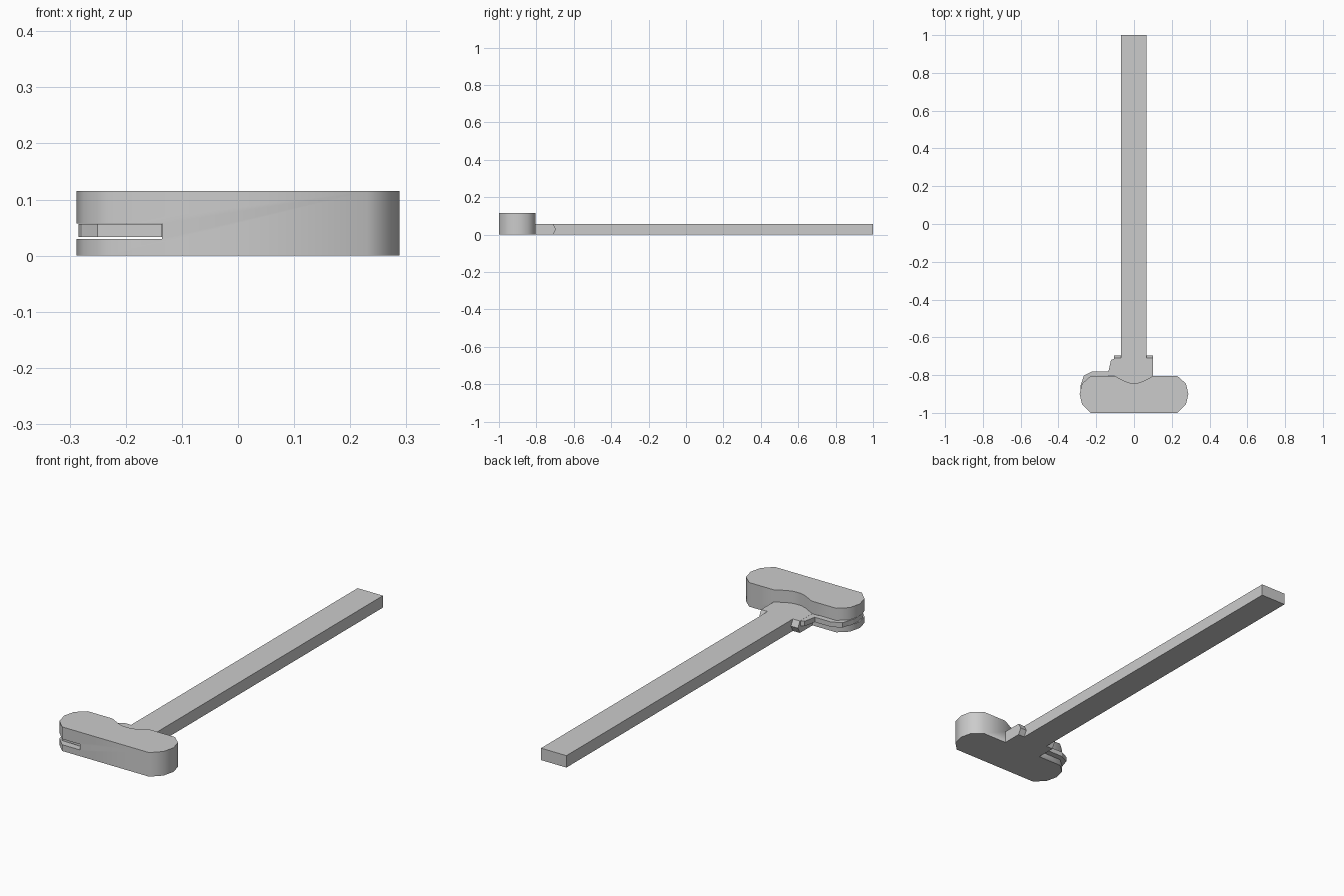
import bpy, bmesh, math
from mathutils import Vector

if "Cube" in bpy.data.objects:
    bpy.data.objects.remove(bpy.data.objects["Cube"])


def prism(name, points, start, depth):
    """Extrude a closed 3D profile along a vector."""
    bm = bmesh.new()
    face = bm.faces.new([bm.verts.new(Vector(p) + Vector(start)) for p in points])
    out = bmesh.ops.extrude_face_region(bm, geom=[face])
    verts = [g for g in out["geom"] if isinstance(g, bmesh.types.BMVert)]
    bmesh.ops.translate(bm, verts=verts, vec=depth)
    bmesh.ops.recalc_face_normals(bm, faces=bm.faces)
    mesh = bpy.data.meshes.new(name)
    bm.to_mesh(mesh)
    bm.free()
    obj = bpy.data.objects.new(name, mesh)
    bpy.context.collection.objects.link(obj)
    return obj


def slab(name, outline, z0, z1):
    return prism(name, [(x, y, 0) for x, y in outline], (0, 0, z0), (0, 0, z1 - z0))


def cut(target, cutter):
    mod = target.modifiers.new("cut", 'BOOLEAN')
    mod.operation = 'DIFFERENCE'
    mod.solver = 'EXACT'
    mod.object = cutter
    bpy.context.view_layer.objects.active = target
    bpy.ops.object.modifier_apply(modifier=mod.name)
    bpy.data.objects.remove(cutter)


T = 0.057       # bar thickness
BACK = -0.805   # rear face of the grip

# T-shaped grip with clipped ends
half = [(0.23, -1), (0.275, -0.955), (0.288, -0.9), (0.275, -0.845), (0.23, BACK)]
grip = slab("grip", half + [(-x, y) for x, y in reversed(half)], 0, 0.115)

# Scooped recess in the upper half of the grip
scoop = [(-0.1, BACK), (-0.05, -0.832), (-0.02, -0.842), (0.02, -0.842),
         (0.05, -0.832), (0.1, BACK), (0.1, -0.7), (-0.1, -0.7)]
cut(grip, slab("scoop_cutter", scoop, T, 0.2))

# Slot for the latch
cut(grip, slab("slot_cutter", [(-0.4, -1.1), (-0.135, -1.1), (-0.135, -0.7), (-0.4, -0.7)],
               0.03, T))
bpy.ops.object.select_all(action='DESELECT')
grip.select_set(True)
bpy.context.view_layer.objects.active = grip
bpy.ops.object.shade_smooth_by_angle(angle=math.radians(50))

# Long flat bar
slab("bar", [(-0.068, BACK), (0.066, BACK), (0.066, 1), (-0.068, 1)], 0, T)

# Shoulders with pointed ends either side of the bar
side = [(0, BACK, 0), (0, -0.71, 0), (0, -0.695, T / 2), (0, -0.71, T), (0, BACK, T)]
for name, x0, x1 in (("right_shoulder", 0.066, 0.1), ("left_shoulder", -0.105, -0.068)):
    prism(name, side, (x0, 0, 0), (x1 - x0, 0, 0))

# Latch lever in the slot
latch = [(-0.136, -0.975), (-0.25, -0.97), (-0.278, -0.935), (-0.284, -0.9), (-0.284, -0.86),
         (-0.265, -0.802), (-0.22, -0.78), (-0.135, -0.78), (-0.122, -0.72),
         (-0.105, -0.714), (-0.105, -0.803), (-0.136, -0.803)]
slab("latch", latch, 0.033, T - 0.0005)
